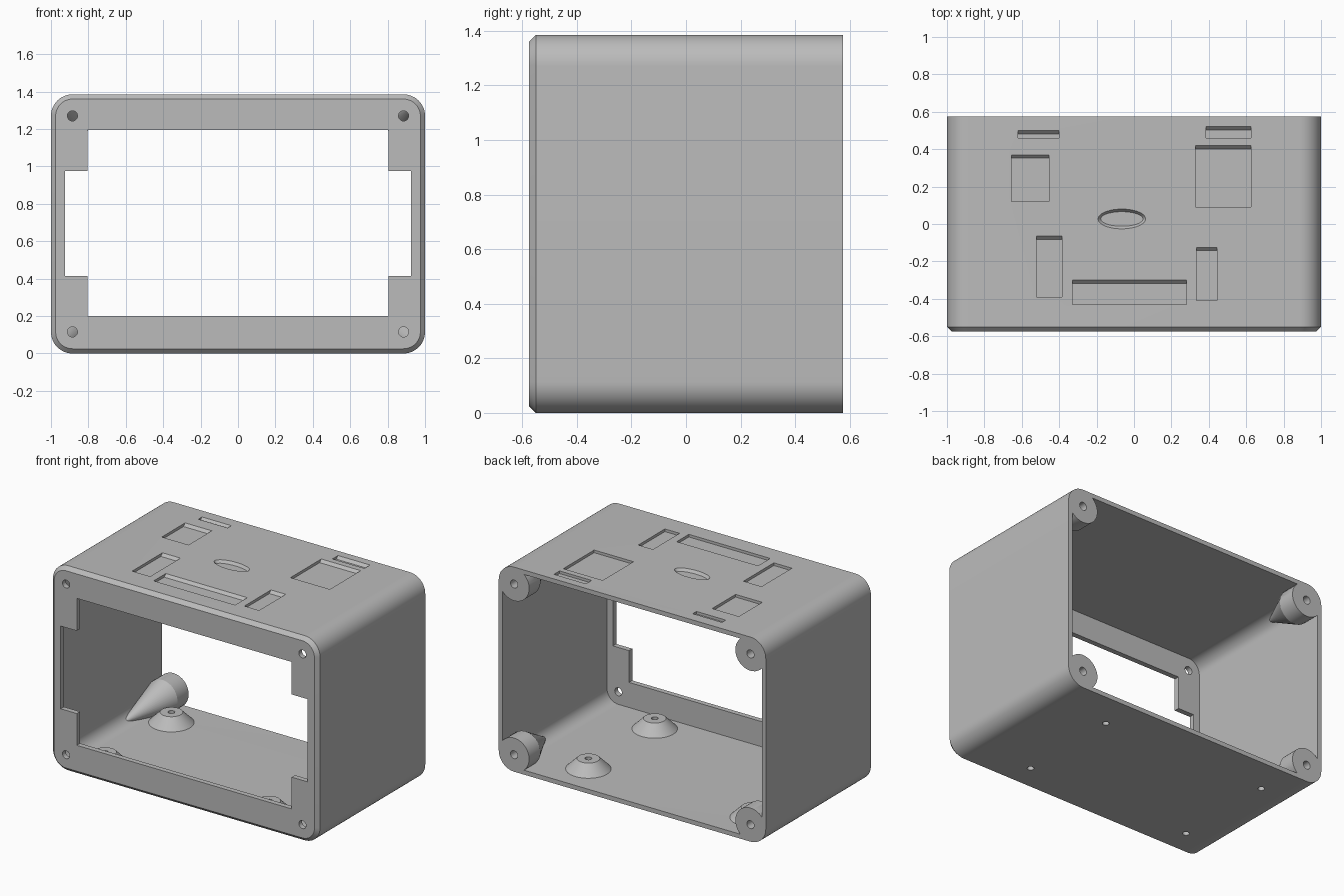
import bpy
import bmesh
import math

if "Cube" in bpy.data.objects:
    bpy.data.objects.remove(bpy.data.objects["Cube"], do_unlink=True)

# Overall sizes
H = 1.385            # height
D = 0.575            # half depth
R = 0.115            # corner radius, also the screw inset
WALL = 0.03
FRONT = 0.035        # front panel thickness
SCREWS = [(sx, sz) for sx in (-1, 1) for sz in (-1, 1)]

grey = bpy.data.materials.new("Plain grey")
grey.use_nodes = True
grey.diffuse_color = (0.5, 0.5, 0.5, 1)
grey.node_tree.nodes["Principled BSDF"].inputs["Base Color"].default_value = (0.5, 0.5, 0.5, 1)


def loft(name, rings):
    """Closed solid through rings of equal point count, capped at both ends."""
    bm = bmesh.new()
    loops = [[bm.verts.new(p) for p in ring] for ring in rings]
    n = len(loops[0])
    for a, b in zip(loops, loops[1:]):
        for i in range(n):
            j = (i + 1) % n
            bm.faces.new((a[i], a[j], b[j], b[i]))
    bm.faces.new(loops[0][::-1])
    bm.faces.new(loops[-1])
    bmesh.ops.remove_doubles(bm, verts=bm.verts, dist=1e-5)
    bmesh.ops.recalc_face_normals(bm, faces=bm.faces)
    mesh = bpy.data.meshes.new(name)
    bm.to_mesh(mesh)
    bm.free()
    mesh.materials.append(grey)
    obj = bpy.data.objects.new(name, mesh)
    bpy.context.collection.objects.link(obj)
    return obj


def rounded(y, inset, seg=12):
    """Rounded rectangle in the xz plane, shrunk by inset."""
    r = R - inset
    pts = []
    for k, (sx, sz) in enumerate(((1, 1), (-1, 1), (-1, -1), (1, -1))):
        cx, cz = sx * (1 - R), H / 2 + sz * (H / 2 - R)
        for i in range(seg + 1):
            a = math.pi / 2 * (k + i / seg)
            pts.append((cx + r * math.cos(a), y, cz + r * math.sin(a)))
    return pts


def circle_y(x, y, z, r, n=40):
    return [(x + r * math.cos(math.tau * i / n), y, z + r * math.sin(math.tau * i / n)) for i in range(n)]


def circle_z(x, y, z, rx, ry, n=48):
    return [(x + rx * math.cos(math.tau * i / n), y + ry * math.sin(math.tau * i / n), z) for i in range(n)]


def rect_z(x0, x1, y0, y1, z):
    return [(x0, y0, z), (x1, y0, z), (x1, y1, z), (x0, y1, z)]


def cut(target, rings):
    """Subtract a lofted solid from the target."""
    cutter = loft("cutter", rings)
    cutter.hide_render = True
    mod = target.modifiers.new("cut", "BOOLEAN")
    mod.operation = "DIFFERENCE"
    mod.solver = "EXACT"
    mod.object = cutter
    bpy.context.view_layer.objects.active = target
    bpy.ops.object.modifier_apply(modifier=mod.name)
    mesh = cutter.data
    bpy.data.objects.remove(cutter, do_unlink=True)
    bpy.data.meshes.remove(mesh)


# Case: chamfered front, open back
case = loft("case", [rounded(-D, 0.025), rounded(-D + 0.025, 0), rounded(D, 0)])
cut(case, [rounded(-D + FRONT, WALL), rounded(D + 0.1, WALL)])

# Front window: tall middle plus lower, wider side notches
for x, z0, z1 in ((0.805, 0.2, 1.195), (0.925, 0.415, 0.975)):
    cut(case, [rect_z(-x, x, -D - 0.1, -D + 0.1, z0), rect_z(-x, x, -D - 0.1, -D + 0.1, z1)])

# Front screw holes
for sx, sz in SCREWS:
    x, z = sx * (1 - R), H / 2 + sz * (H / 2 - R)
    cut(case, [circle_y(x, -D - 0.1, z, 0.027), circle_y(x, -D + 0.1, z, 0.027)])

# Shallow pockets in the lid, each with a sloping back wall
POCKETS = [(-0.62, -0.40, 0.46, 0.50), (0.385, 0.625, 0.46, 0.52),
           (-0.655, -0.455, 0.12, 0.37), (0.33, 0.625, 0.09, 0.42),
           (-0.52, -0.385, -0.39, -0.065), (-0.33, 0.28, -0.43, -0.30),
           (0.335, 0.445, -0.41, -0.125)]
d = 0.018
for x0, x1, y0, y1 in POCKETS:
    cut(case, [rect_z(x0, x1, y0, y1 - d, H - d), rect_z(x0, x1, y0, y1 + d, H + d)])

# Oval pocket with tapered wall
cut(case, [circle_z(-0.065, 0.027, H - d, 0.113, 0.039),
           circle_z(-0.065, 0.027, H + d, 0.141, 0.067)])

# Floor standoffs with screw holes running through the floor
parts = [case]
for x in (-0.73, 0.5):
    for y in (-0.38, 0.33):
        hole = [circle_z(x, y, -0.1, 0.021, 0.021), circle_z(x, y, 0.3, 0.021, 0.021)]
        standoff = loft("floor_standoff", [circle_z(x, y, WALL - 0.01, 0.15, 0.15),
                                           circle_z(x, y, WALL + 0.07, 0.07, 0.07)])
        cut(standoff, hole)
        cut(case, hole)
        parts.append(standoff)

# Back screw posts: a short cylinder tapering forward into the corner
for sx, sz in SCREWS:
    x, z = sx * (1 - R), H / 2 + sz * (H / 2 - R)
    r = R - 0.002
    tip = (x + sx * 0.075, z + sz * 0.075)
    post = loft("back_screw_post", [circle_y(x, D, z, r), circle_y(x, D - 0.12, z, r),
                                    circle_y(tip[0], 0.13, tip[1], 0.004)])
    cut(post, [circle_y(x, D + 0.1, z, 0.027), circle_y(x, D - 0.14, z, 0.027)])
    parts.append(post)

# Smooth the round surfaces, keep the edges crisp
bpy.ops.object.select_all(action="DESELECT")
for obj in parts:
    obj.select_set(True)
bpy.context.view_layer.objects.active = case
bpy.ops.object.shade_smooth_by_angle(angle=math.radians(25))
